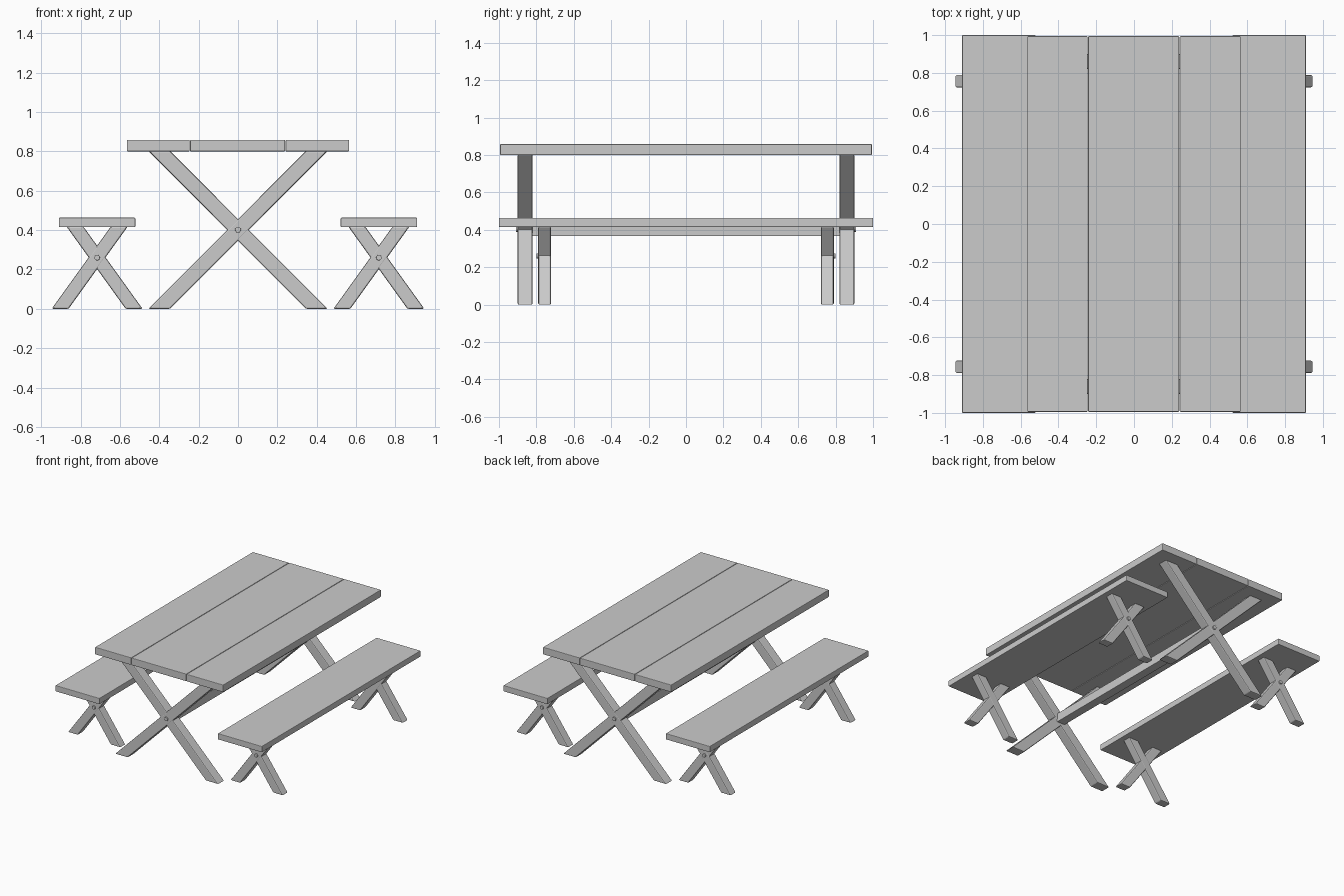
import bpy, bmesh, math

if "Cube" in bpy.data.objects:
    bpy.data.objects.remove(bpy.data.objects["Cube"])


def finish(name, bm, bevel):
    bmesh.ops.recalc_face_normals(bm, faces=bm.faces)
    me = bpy.data.meshes.new(name)
    bm.to_mesh(me)
    bm.free()
    ob = bpy.data.objects.new(name, me)
    bpy.context.collection.objects.link(ob)
    if bevel:
        m = ob.modifiers.new("Bevel", 'BEVEL')
        m.width = bevel
        m.segments = 2
    return ob


def prism(name, profile, y0, y1, bevel):
    """Extrude an (x, z) profile along y."""
    bm = bmesh.new()
    f = bm.faces.new([bm.verts.new((x, y0, z)) for x, z in profile])
    ext = bmesh.ops.extrude_face_region(bm, geom=[f])["geom"]
    for v in ext:
        if isinstance(v, bmesh.types.BMVert):
            v.co.y = y1
    return finish(name, bm, bevel)


def board(name, x0, x1, y, z0, z1, bevel):
    return prism(name, [(x0, z0), (x1, z0), (x1, z1), (x0, z1)], -y, y, bevel)


def bolt(name, x, z, y0, y1, r):
    pts = [(x + r * math.cos(i * math.pi / 8), z + r * math.sin(i * math.pi / 8))
           for i in range(16)]
    ob = prism(name, pts, y0, y1, 0.002)
    for p in ob.data.polygons:
        p.use_smooth = len(p.vertices) == 4


def crossed_legs(name, cx, foot, head, w, top, zc, y_in, y_out, r):
    """Pair of lapped diagonal legs with a bolt, at both ends."""
    for s, end in ((-1, "front"), (1, "back")):
        for d, side, inset in ((1, "rising", 0), (-1, "falling", 0.0008)):
            pts = [(cx - d * foot - w, 0), (cx - d * foot + w, 0),
                   (cx + d * head + w, top), (cx + d * head - w, top)]
            prism(f"{name}_{end}_leg_{side}", pts,
                  s * (y_in + inset), s * (y_out - inset), 0.007)
        bolt(f"{name}_{end}_bolt", cx, zc, s * (y_in + 0.01), s * (y_out + 0.01), r)


# table top planks
for label, x0, x1 in (("left", -0.565, -0.246), ("middle", -0.243, 0.239),
                      ("right", 0.242, 0.565)):
    board(f"table_plank_{label}", x0, x1, 0.994, 0.80, 0.858, 0.004)

# table legs and stretcher
crossed_legs("table", 0, 0.40, 0.40, 0.055, 0.802, 0.402, 0.82, 0.90, 0.015)
board("table_stretcher", -0.035, 0.035, 0.83, 0.366, 0.436, 0.004)

# benches
for s, label in ((-1, "left"), (1, "right")):
    c = s * 0.716
    board(f"{label}_bench_seat", c - 0.194, c + 0.194, 1.0, 0.415, 0.463, 0.004)
    crossed_legs(f"{label}_bench", c, 0.188, 0.112, 0.043, 0.417, 0.26,
                 0.722, 0.79, 0.014)
